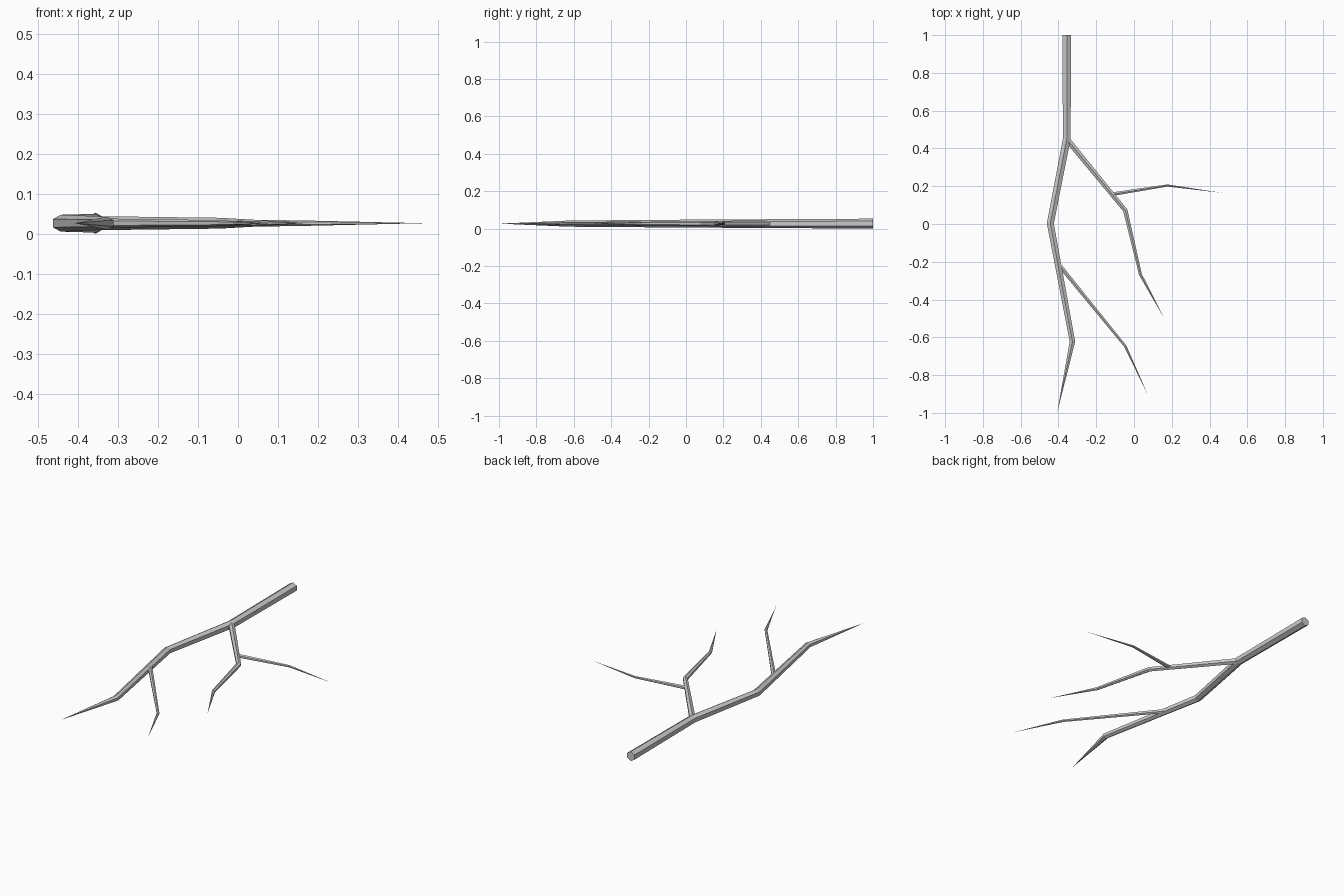
import bpy, bmesh, math
from mathutils import Vector

if "Cube" in bpy.data.objects:
    bpy.data.objects.remove(bpy.data.objects["Cube"])

Z = 0.0265   # centre-line height
SIDES = 6


def limb(name, pts, cap=False):
    """Hexagonal tapering tube along flat (x, y, radius) points, ending in a point."""
    p = [Vector((x, y, Z)) for x, y, r in pts]
    up = Vector((0, 0, 1))
    bm = bmesh.new()
    rings = []
    for i in range(len(p) - 1):
        out = (p[i + 1] - p[i]).normalized()
        inc = (p[i] - p[i - 1]).normalized() if i else out
        tan = (inc + out).normalized()
        side = tan.cross(up) / tan.dot(out)   # mitred joint
        r = pts[i][2]
        rings.append([bm.verts.new(p[i] + r * (math.cos(a) * up + math.sin(a) * side))
                      for a in (math.tau * k / SIDES for k in range(SIDES))])
    tip = bm.verts.new(p[-1])
    for k in range(SIDES):
        n = (k + 1) % SIDES
        for a, b in zip(rings, rings[1:]):
            bm.faces.new((a[k], a[n], b[n], b[k]))
        bm.faces.new((rings[-1][k], rings[-1][n], tip))
    if cap:
        bm.faces.new(rings[0])
    bmesh.ops.recalc_face_normals(bm, faces=bm.faces)
    # open-ended limbs: make sure the normals face outward
    f = bm.faces[0]
    mid = (p[0] + p[1]) / 2
    if f.normal.dot(f.calc_center_median() - mid) < 0:
        bmesh.ops.reverse_faces(bm, faces=bm.faces)
    me = bpy.data.meshes.new(name)
    bm.to_mesh(me)
    bm.free()
    ob = bpy.data.objects.new(name, me)
    bpy.context.collection.objects.link(ob)


# Main stem
limb("main_stem", [(-0.356, 1.0, 0.0265), (-0.356, 0.45, 0.0235), (-0.443, 0.003, 0.021),
                   (-0.326, -0.622, 0.0165), (-0.407, -1.0, 0)], cap=True)
# Upper side branch
limb("upper_branch", [(-0.356, 0.45, 0.0175), (-0.046, 0.072, 0.0135),
                      (0.034, -0.267, 0.009), (0.163, -0.505, 0)])
# Twig off the upper branch
limb("upper_twig", [(-0.115, 0.158, 0.011), (0.177, 0.204, 0.0065), (0.465, 0.165, 0)])
# Lower side branch
limb("lower_branch", [(-0.398, -0.215, 0.0125), (-0.046, -0.647, 0.0075), (0.077, -0.912, 0)])
